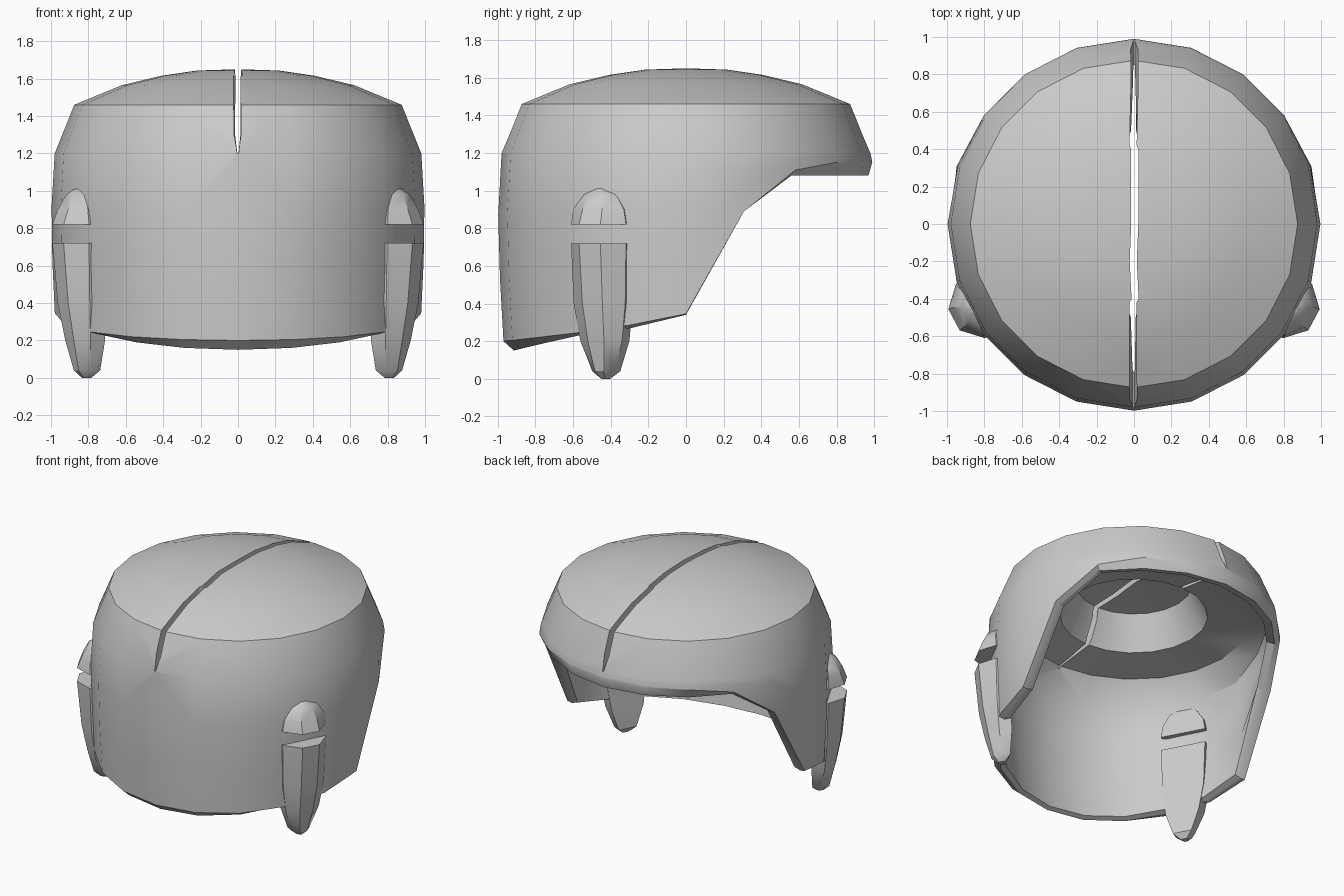
import bpy, bmesh, math

if "Cube" in bpy.data.objects:
    bpy.data.objects.remove(bpy.data.objects["Cube"])

N = 20  # sides of the shell


def lerp_table(table, x):
    for (x0, y0), (x1, y1) in zip(table, table[1:]):
        if x <= x1:
            return y0 + (y1 - y0) * max(0, (x - x0) / (x1 - x0))
    return table[-1][1]


def make_object(name, bm):
    bmesh.ops.recalc_face_normals(bm, faces=bm.faces)
    me = bpy.data.meshes.new(name)
    bm.to_mesh(me)
    bm.free()
    ob = bpy.data.objects.new(name, me)
    bpy.context.collection.objects.link(ob)
    return ob


def activate(ob):
    bpy.ops.object.select_all(action='DESELECT')
    ob.select_set(True)
    bpy.context.view_layer.objects.active = ob


def skin(bm, loops):
    """Bridge a list of closed vertex loops of equal length."""
    for a, b in zip(loops, loops[1:]):
        n = len(a)
        for i in range(n):
            j = (i + 1) % n
            bm.faces.new((a[i], a[j], b[j], b[i]))


# Helmet shell: revolved profile whose rim height changes around the head
WALL = [(.2, .97), (.4, .983), (.8, 1.0), (1.15, .99), (1.2, .98), (1.46, .875)]
RIM_OUT = [.20, .205, .22, .245, .285, .345, .89, 1.11, 1.15, 1.15, 1.15]
RIM_LOW = [.15, .16, .19, .235, .27, .34, .88, 1.08, 1.08, 1.08, 1.08]
DOME = [(.22, 1.643), (.41, 1.615), (.62, 1.565), (.875, 1.46), (.98, 1.2)]
CEILING = [(.78, 1.215), (.5, 1.26), (.39, 1.5)]


def column(k):
    zo, zi = RIM_OUT[k], RIM_LOW[k]
    pts = list(DOME)
    for t in (.33, .67, 1):
        z = 1.2 + (zo - 1.2) * t
        pts.append((lerp_table(WALL, z), z))
    f = k / 10
    pts.append((.915 + .055 * f, zi))
    pts.append((.885 + .02 * f, zi + .015))
    for t, r in ((.3, .92), (.6, .93), (.84, .90)):
        pts.append((r, zi + (1.21 - zi) * t))
    return pts + CEILING


bm = bmesh.new()
cols = []
for i in range(N):
    a = 2 * math.pi * i / N
    cols.append([bm.verts.new((r * math.sin(a), -r * math.cos(a), z))
                 for r, z in column(min(i, N - i))])
loops = [list(ring) for ring in zip(*cols)]
skin(bm, loops)
for ring, z in ((loops[0], 1.65), (loops[-1], 1.53)):
    c = bm.verts.new((0, 0, z))
    for i in range(N):
        bm.faces.new((ring[i], ring[(i + 1) % N], c))
helmet = make_object("helmet_shell", bm)

# Jagged split along the crown, narrowing to a point at its lower ends
CENTRE = [(-1.1, 0), (-.75, -.006), (-.42, -.006), (-.40, .006), (-.2, -.004), (0, .004),
          (.40, .004), (.42, -.005), (.75, .003), (1.1, 0)]
outline = [(c + .019, y) for y, c in CENTRE] + [(c - .019, y) for y, c in reversed(CENTRE)]
bm = bmesh.new()
loops = [[bm.verts.new((x * s, y, z)) for x, y in outline]
         for z, s in ((1.2, .2), (1.3, 1), (1.8, 1))]
skin(bm, loops)
bm.faces.new(loops[0])
bm.faces.new(loops[-1])
cutter = make_object("split_cutter", bm)
mod = helmet.modifiers.new("split", 'BOOLEAN')
mod.operation = 'DIFFERENCE'
mod.solver = 'EXACT'
mod.object = cutter
activate(helmet)
bpy.ops.object.modifier_apply(modifier=mod.name)
bpy.data.objects.remove(cutter)
bpy.ops.object.shade_smooth_by_angle(angle=math.radians(30))

# Cheek guards: tapered trapezoid sections through the wall
LOWER = [(.72, 1, .885, .99, 1.09), (.4, .94, .885, .98, 1.06), (.2, .76, .87, .96, 1.02),
         (.04, .42, .87, .93, .98), (0, .14, .90, .915, .94)]
UPPER = [(.82, 1, .885, .99, 1.09), (.90, .92, .885, .99, 1.06),
         (.98, .6, .885, .975, 1.02), (1.01, .2, .90, .96, .985)]
ANG = math.radians(-28)


def guard(name, sections, side):
    bm = bmesh.new()
    loops = []
    for z, s, ri, rm, ro in sections:
        loop = []
        for t, r in ((-.16, ri), (-.165, rm), (-.064, ro), (.064, ro), (.165, rm), (.16, ri)):
            t *= s
            x = r * math.cos(ANG) - t * math.sin(ANG)
            y = r * math.sin(ANG) + t * math.cos(ANG)
            loop.append(bm.verts.new((x * side, y, z)))
        loops.append(loop)
    skin(bm, loops)
    bm.faces.new(loops[0])
    bm.faces.new(loops[-1])
    ob = make_object(name, bm)
    activate(ob)
    bpy.ops.object.shade_smooth_by_angle(angle=math.radians(30))


for label, side in (("right", 1), ("left", -1)):
    guard("lower_guard_" + label, LOWER, side)
    guard("upper_guard_" + label, UPPER, side)
